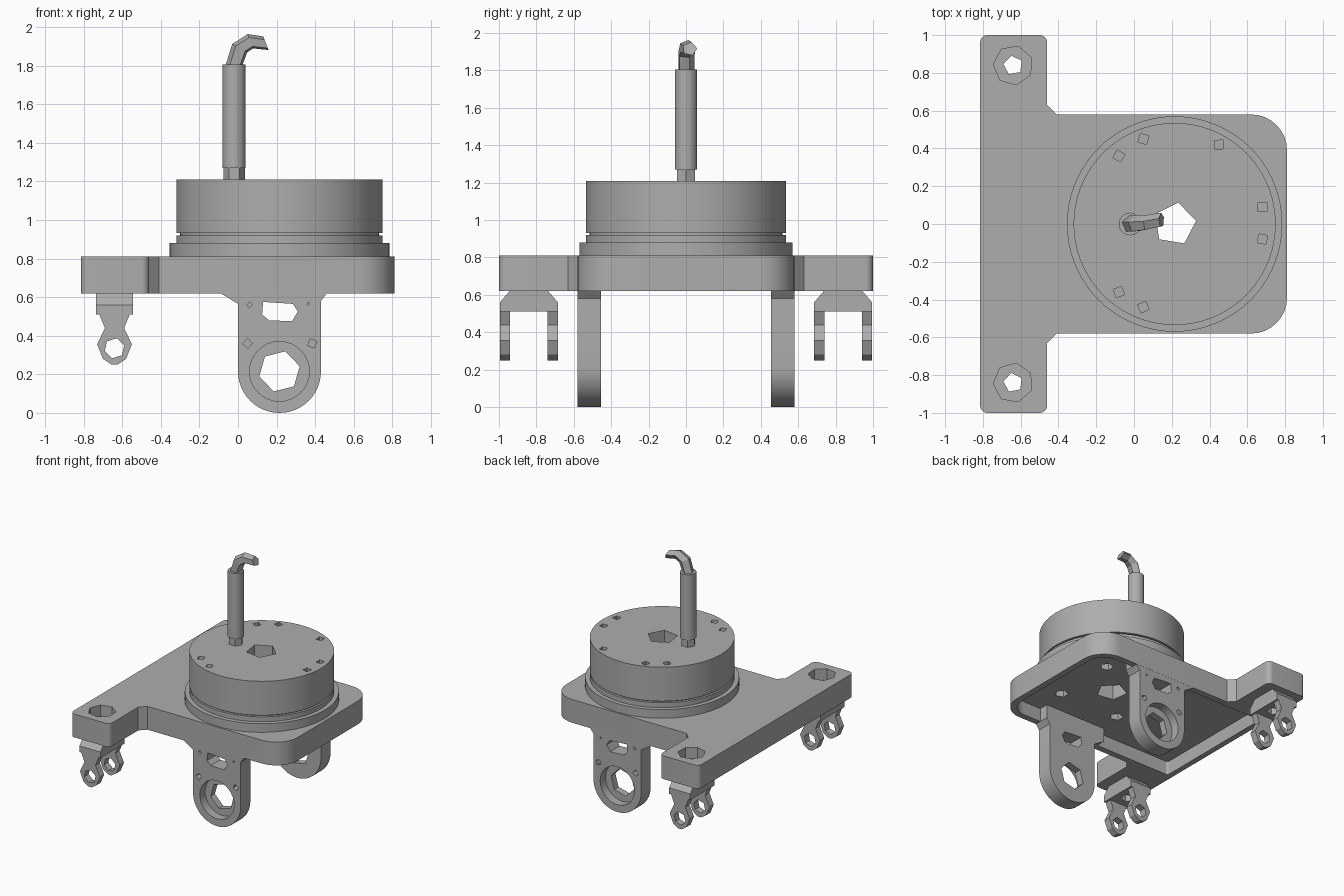
import bpy, bmesh, math
from mathutils import Vector

cube = bpy.data.objects.get("Cube")
if cube:
    bpy.data.objects.remove(cube, do_unlink=True)

grey = bpy.data.materials.new("plain grey")
grey.use_nodes = True
grey.diffuse_color = (0.42, 0.42, 0.42, 1)
grey.node_tree.nodes["Principled BSDF"].inputs["Base Color"].default_value = grey.diffuse_color


def add(name, bm):
    bmesh.ops.recalc_face_normals(bm, faces=bm.faces)
    mesh = bpy.data.meshes.new(name)
    bm.to_mesh(mesh)
    bm.free()
    mesh.materials.append(grey)
    obj = bpy.data.objects.new(name, mesh)
    bpy.context.collection.objects.link(obj)
    return obj


def activate(obj):
    bpy.ops.object.select_all(action='DESELECT')
    obj.select_set(True)
    bpy.context.view_layer.objects.active = obj


def smooth(obj, degrees=30):
    activate(obj)
    bpy.ops.object.shade_smooth_by_angle(angle=math.radians(degrees))


def prism(name, pts, axis, lo, hi):
    """Extrude a 2D outline along an axis."""
    place = {'X': lambda a, b, t: (t, a, b),
             'Y': lambda a, b, t: (a, t, b),
             'Z': lambda a, b, t: (a, b, t)}[axis]
    bm = bmesh.new()
    rings = [[bm.verts.new(place(a, b, t)) for a, b in pts] for t in (lo, hi)]
    for ring in rings:
        bm.faces.new(ring)
    for i in range(len(pts)):
        j = (i + 1) % len(pts)
        bm.faces.new((rings[0][i], rings[0][j], rings[1][j], rings[1][i]))
    return add(name, bm)


def ngon(cx, cy, r, n, turn=0.0):
    return [(cx + r * math.cos(turn + math.tau * i / n),
             cy + r * math.sin(turn + math.tau * i / n)) for i in range(n)]


def rounded(corners, steps=8):
    """Round each (x, y, radius) corner of an outline with right angles."""
    pts = []
    for i, (x, y, r) in enumerate(corners):
        p = Vector((x, y))
        a = (Vector(corners[i - 1][:2]) - p).normalized() * r
        b = (Vector(corners[(i + 1) % len(corners)][:2]) - p).normalized() * r
        if r == 0:
            pts.append((x, y))
            continue
        for k in range(steps + 1):
            t = math.pi / 2 * k / steps
            pts.append(tuple(p + a * (1 - math.sin(t)) + b * (1 - math.cos(t))))
    return pts


def lathe(name, profile, cx, cy, n):
    bm = bmesh.new()
    rings = [[bm.verts.new((x, y, z)) for x, y in ngon(cx, cy, r, n)] for r, z in profile]
    bm.faces.new(rings[0])
    bm.faces.new(rings[-1])
    for low, high in zip(rings, rings[1:]):
        for i in range(n):
            j = (i + 1) % n
            bm.faces.new((low[i], low[j], high[j], high[i]))
    return add(name, bm)


def cut(obj, *cutters):
    activate(obj)
    for c in cutters:
        mod = obj.modifiers.new("cut", 'BOOLEAN')
        mod.operation, mod.solver, mod.object = 'DIFFERENCE', 'EXACT', c
        bpy.ops.object.modifier_apply(modifier=mod.name)
        bpy.data.objects.remove(c, do_unlink=True)


CX = 0.215          # shared axis of the drum and the legs
WX, WY = -0.64, 0.84  # fork position under the wings

# Base plate with two wings, hollow underneath
plate = prism("base_plate", rounded([
    (-0.815, -1, 0.04), (-0.46, -1, 0.04), (-0.46, -0.63, 0), (-0.41, -0.58, 0),
    (0.81, -0.58, 0.19), (0.81, 0.58, 0.19), (-0.41, 0.58, 0), (-0.46, 0.63, 0),
    (-0.46, 1, 0.04), (-0.815, 1, 0.04)]), 'Z', 0.62, 0.81)
cut(plate,
    prism("recess", rounded([(-0.77, -0.53, 0.02), (0.76, -0.53, 0.14),
                             (0.76, 0.53, 0.14), (-0.77, 0.53, 0.02)]), 'Z', 0.5, 0.73),
    prism("centre", ngon(CX, 0, 0.115, 5, 0.15), 'Z', 0.6, 0.9))
for s in (-1, 1):
    cut(plate,
        prism("pocket", ngon(WX, s * WY, 0.105, 7, s * 1.3), 'Z', 0.72, 0.9),
        prism("bolt", ngon(WX, s * WY, 0.052, 5, 0.5), 'Z', 0.5, 0.8))
    for x in (-0.05, 0.48):
        cut(plate, prism("floor_hole", ngon(x, s * 0.26, 0.05, 5), 'Z', 0.6, 0.79))
smooth(plate)

# Stepped round drum with screw pockets in its top
drum = lathe("drum", [(0.57, 0.81), (0.57, 0.88), (0.535, 0.88), (0.535, 0.92),
                      (0.515, 0.92), (0.515, 0.932), (0.535, 0.932), (0.535, 1.21)],
             CX, 0, 72)
cut(drum, prism("centre", ngon(CX, 0, 0.115, 5, 0.15), 'Z', 0.7, 1.4))
for x, y in ((-0.08, 0.36), (0.05, 0.45), (0.45, 0.42), (0.68, 0.09),
             (0.68, -0.08), (-0.08, -0.36), (0.05, -0.44)):
    cut(drum, prism("screw", ngon(x, y, 0.033, 4, x + y), 'Z', 1.12, 1.3))
smooth(drum)

# Upright post on a narrower foot
foot = lathe("post_foot", [(0.055, 1.2), (0.055, 1.28)], -0.02, 0, 6)
post = lathe("post", [(0.06, 1.27), (0.06, 1.805)], -0.02, 0, 32)
smooth(post)

# Bent wire end, a square tube that leans forward
bm = bmesh.new()
rings = []
for x, y, z, r, lean in ((-0.02, 0, 1.8, 0.046, 0), (0.01, 0, 1.89, 0.047, 0.5),
                         (0.065, 0.005, 1.925, 0.042, 1.2), (0.145, 0.02, 1.915, 0.04, 1.2)):
    rings.append([bm.verts.new((x + a * math.cos(lean), y + b, z - a * math.sin(lean)))
                  for a, b in ngon(0, 0, r, 5, 0.4)])
bm.faces.new(rings[0])
bm.faces.new(rings[-1])
for low, high in zip(rings, rings[1:]):
    for i in range(5):
        j = (i + 1) % 5
        bm.faces.new((low[i], low[j], high[j], high[i]))
add("wire_end", bm)

for s, side in ((-1, "front"), (1, "back")):
    # Leg with a round bottom, flared top, counterbored hole and slot
    arc = [(CX + 0.215 * math.cos(t), 0.215 + 0.215 * math.sin(t))
           for t in (math.pi + math.pi * i / 24 for i in range(25))]
    leg = prism(side + "_leg", [(-0.09, 0.74), (-0.09, 0.62), (0, 0.565)] + arc +
                [(0.43, 0.58), (0.46, 0.62), (0.46, 0.74)], 'Y', s * 0.455, s * 0.579)
    cut(leg,
        prism("bore", ngon(CX, 0.215, 0.155, 32), 'Y', s * 0.51, s * 0.7),
        prism("hole", ngon(CX, 0.215, 0.108, 6, 0.25), 'Y', s * 0.3, s * 0.7),
        prism("slot", [(0.125, 0.51), (0.16, 0.48), (0.28, 0.475), (0.31, 0.525),
                       (0.285, 0.565), (0.13, 0.575)], 'Y', s * 0.3, s * 0.7))
    for x, z, r in ((0.05, 0.36, 0.026), (0.385, 0.36, 0.026),
                    (0.06, 0.56, 0.015), (0.365, 0.565, 0.008)):
        cut(leg, prism("screw", ngon(x, z, r, 4, x), 'Y', s * 0.52, s * 0.7))
    smooth(leg)

    # Fork under each wing: sloped yoke and two eyed prongs
    y = s * WY
    yoke = prism(side + "_yoke", [(y - 0.095, 0.63), (y - 0.155, 0.56), (y - 0.155, 0.51),
                                  (y + 0.155, 0.51), (y + 0.155, 0.56), (y + 0.095, 0.63)],
                 'X', WX - 0.095, WX + 0.095)
    cut(yoke, prism("bolt", ngon(WX, y, 0.052, 5, 0.5), 'Z', 0.4, 0.8))
    for d, which in ((-1, "near"), (1, "far")):
        half = [(0.095, 0.55), (0.05, 0.44), (0.09, 0.355), (0.06, 0.28), (0.015, 0.25)]
        outline = [(WX + a, b) for a, b in half] + [(WX - a, b) for a, b in reversed(half)]
        prong = prism(f"{side}_{which}_prong", outline, 'Y', y + d * 0.1, y + d * 0.155)
        cut(prong, prism("eye", ngon(WX, 0.335, 0.053, 6, 0.3), 'Y', y - 0.3, y + 0.3))
